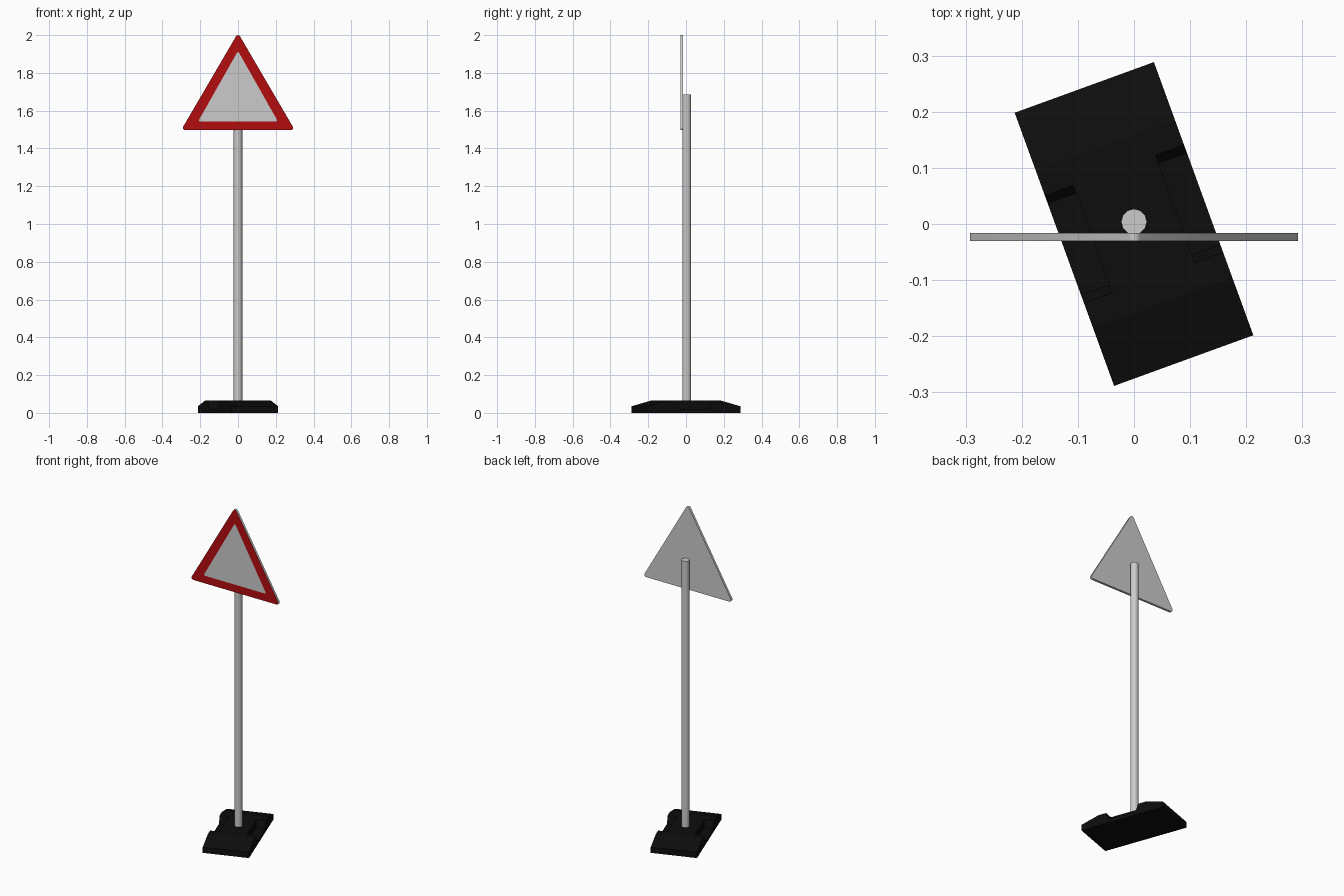
import bpy, bmesh, math
from mathutils import Matrix, Vector

cube = bpy.data.objects.get("Cube")
if cube:
    bpy.data.objects.remove(cube, do_unlink=True)


def material(name, rgb, roughness=0.6):
    m = bpy.data.materials.new(name)
    m.use_nodes = True
    m.diffuse_color = (*rgb, 1)
    bsdf = m.node_tree.nodes["Principled BSDF"]
    bsdf.inputs["Base Color"].default_value = (*rgb, 1)
    bsdf.inputs["Roughness"].default_value = roughness
    return m


GREY = material("light grey metal", (0.6, 0.6, 0.6))
RED = material("sign red", (0.45, 0.004, 0.005))
BLACK = material("black rubber", (0.004, 0.004, 0.004))


def make_object(name, bm, *mats):
    bmesh.ops.recalc_face_normals(bm, faces=bm.faces)
    mesh = bpy.data.meshes.new(name)
    bm.to_mesh(mesh)
    bm.free()
    for m in mats:
        mesh.materials.append(m)
    obj = bpy.data.objects.new(name, mesh)
    bpy.context.collection.objects.link(obj)
    return obj


def smooth(obj, angle=40):
    bpy.ops.object.select_all(action="DESELECT")
    obj.select_set(True)
    bpy.context.view_layer.objects.active = obj
    bpy.ops.object.shade_smooth_by_angle(angle=math.radians(angle))


# Rubber foot: a core slab and two notched side slabs, turned on the ground
HALF_W, CORE_W = 0.132, 0.078
END = [(0.259, 0), (0.259, 0.035), (0.149, 0.065)]
NOTCH = [(0.102, 0.065), (0.087, 0.02)]
TURN = Matrix.Rotation(math.radians(20), 4, "Z")


def slab(name, half_profile, x0, x1):
    profile = half_profile + [(-y, z) for y, z in reversed(half_profile)]
    bm = bmesh.new()
    face = bm.faces.new([bm.verts.new((x0, y, z)) for y, z in profile])
    ext = bmesh.ops.extrude_face_region(bm, geom=[face])
    moved = [v for v in ext["geom"] if isinstance(v, bmesh.types.BMVert)]
    bmesh.ops.translate(bm, verts=moved, vec=(x1 - x0, 0, 0))
    bm.transform(TURN)
    return make_object(name, bm, BLACK)


slab("foot_core", END, -CORE_W, CORE_W)
slab("foot_left_side", END + NOTCH, CORE_W, HALF_W)
slab("foot_right_side", END + NOTCH, -HALF_W, -CORE_W)

# Round pole
POLE_BOTTOM, POLE_TOP = 0.04, 1.685
bm = bmesh.new()
bmesh.ops.create_cone(bm, cap_ends=True, segments=12, radius1=0.023, radius2=0.023,
                      depth=POLE_TOP - POLE_BOTTOM)
bmesh.ops.translate(bm, verts=bm.verts, vec=(0, 0.004, (POLE_TOP + POLE_BOTTOM) / 2))
smooth(make_object("pole", bm, GREY))


# Triangular sign plate with rounded corners and a red border on its front
def rounded_triangle(half_width, bottom, top, r, steps=4):
    corners = [(0, top - r, 90), (r - half_width, bottom + r, 210),
               (half_width - r, bottom + r, 330)]
    points = []
    for cx, cz, mid in corners:
        for i in range(steps + 1):
            a = math.radians(mid - 60 + 120 * i / steps)
            points.append((cx + r * math.cos(a), cz + r * math.sin(a)))
    return points


FRONT, BACK = -0.03, -0.016
outer = rounded_triangle(0.292, 1.497, 2.0, 0.012)
inner = rounded_triangle(0.207, 1.543, 1.91, 0.006)
bm = bmesh.new()
back, front, field = [[bm.verts.new((x, y, z)) for x, z in pts]
                      for pts, y in ((outer, BACK), (outer, FRONT), (inner, FRONT))]
bm.faces.new(back)
bm.faces.new(field)
count = len(outer)
for i in range(count):
    j = (i + 1) % count
    bm.faces.new((back[i], back[j], front[j], front[i]))
    border = bm.faces.new((front[i], front[j], field[j], field[i]))
    border.material_index = 1
smooth(make_object("sign_plate", bm, GREY, RED))
